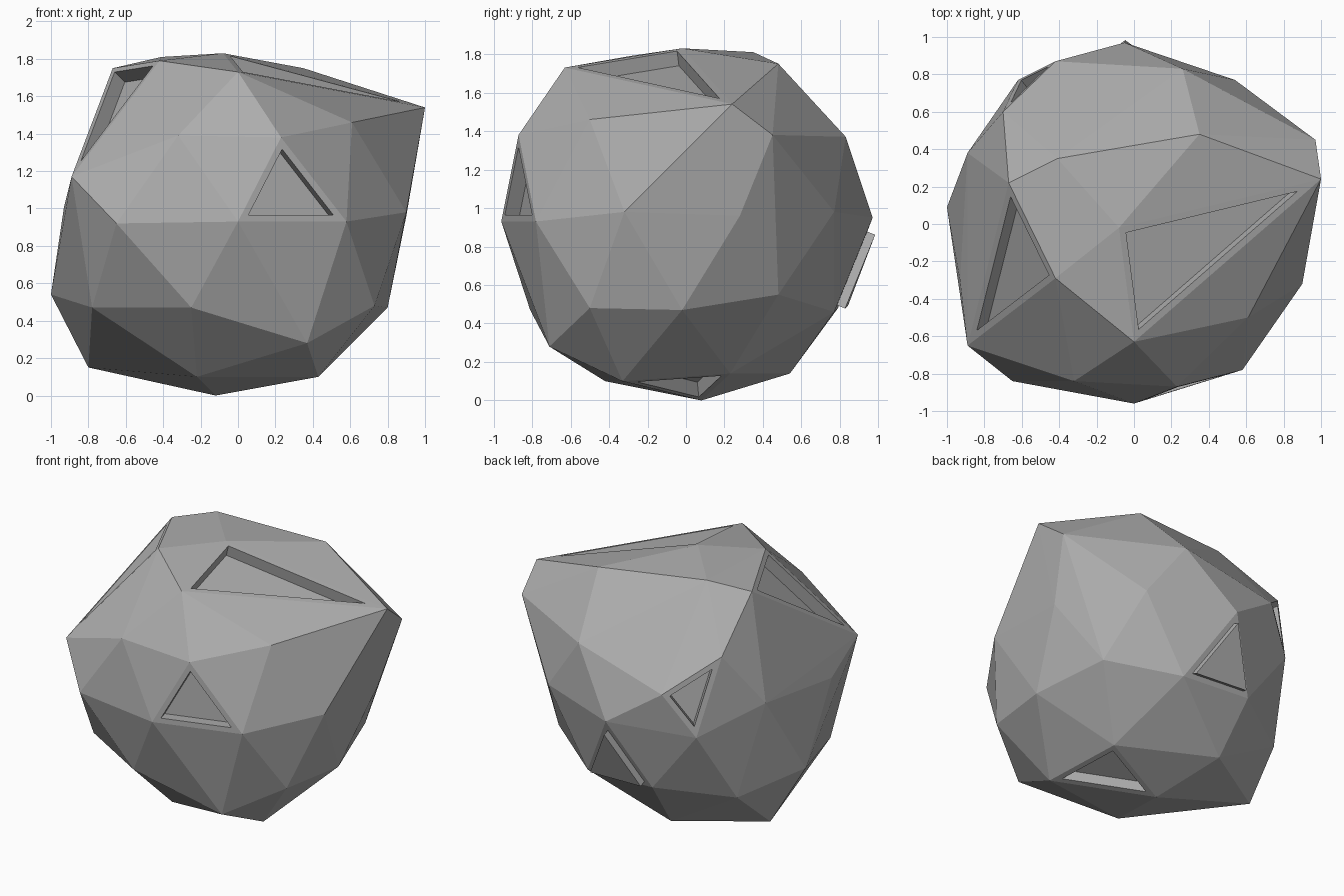
import bpy
import bmesh
from mathutils import Vector

cube = bpy.data.objects.get("Cube")
if cube:
    bpy.data.objects.remove(cube, do_unlink=True)


def make_material(name, color):
    mat = bpy.data.materials.new(name)
    mat.use_nodes = True
    mat.diffuse_color = color
    bsdf = next(n for n in mat.node_tree.nodes if n.type == "BSDF_PRINCIPLED")
    bsdf.inputs["Base Color"].default_value = color
    bsdf.inputs["Roughness"].default_value = 0.9
    return mat


def nearest_face(bm, target):
    target = Vector(target)
    return min(bm.faces, key=lambda f: (f.calc_center_median() - target).length)


def panel(bm, target, depth, rim=0.035):
    """Inset one facet, then sink it (negative depth) or raise it."""
    face = nearest_face(bm, target)
    bmesh.ops.inset_individual(bm, faces=[face], thickness=rim, use_even_offset=True)
    bm.normal_update()
    bmesh.ops.inset_individual(bm, faces=[face], thickness=0.0, depth=depth)
    bm.normal_update()


# Corner points of the rock, in uneven rings from crown to base
crown = [(-.08, -.02, 1.83), (0, -.63, 1.73), (-.42, -.29, 1.79),
         (-.41, .35, 1.81), (.35, .48, 1.75)]
shoulder = [(.23, -.87, 1.38), (-.89, -.65, 1.17), (-.7, .6, 1.44),
            (.26, .83, 1.37), (1, .24, 1.54), (.61, -.5, 1.46),
            (-.32, -.84, 1.39), (-.67, .22, 1.75), (-.42, .87, 1.2),
            (.97, .45, 1.38)]
waist = [(.9, .28, .96), (.54, .77, .98), (-.05, .97, .95), (-.62, .77, .91),
         (-.89, .38, 1.08), (-.93, -.3, 1.01), (-.65, -.84, .92),
         (0, -.96, .93), (.58, -.78, .93), (.9, -.32, .98)]
belly = [(.73, -.5, .48), (-.25, -.81, .47), (-1, .09, .54), (-.29, .79, .48),
         (.66, .48, .55), (.8, -.02, .47), (.37, -.71, .28),
         (-.78, -.5, .47), (-.75, .5, .42), (.23, .77, .46)]
base = [(.43, -.33, .1), (-.22, -.42, .1), (-.8, .2, .15), (-.26, .54, .14),
        (.36, .23, .14), (-.12, .08, 0)]

# Faceted rock body wrapped around the rings
bm = bmesh.new()
for ring in (crown, shoulder, waist, belly, base):
    for point in ring:
        bm.verts.new(point)
hull = bmesh.ops.convex_hull(bm, input=bm.verts[:])
inside = [g for g in hull["geom_interior"] if isinstance(g, bmesh.types.BMVert)]
bmesh.ops.delete(bm, geom=inside, context="VERTS")
bmesh.ops.recalc_face_normals(bm, faces=bm.faces[:])
bm.normal_update()

# Sunken facets on the top, right, front, back and underside
for spot in ((.31, -.14, 1.7), (-.66, -.24, 1.57), (.27, -.87, 1.08),
             (-.58, .75, 1.18), (.22, -.01, .08)):
    panel(bm, spot, -0.08)

# Raised facet on the back
panel(bm, (-.04, .84, .63), 0.045)

mesh = bpy.data.meshes.new("rock_body")
bm.to_mesh(mesh)
bm.free()
mesh.materials.append(make_material("stone_grey", (0.42, 0.42, 0.42, 1)))
rock = bpy.data.objects.new("rock_body", mesh)
bpy.context.collection.objects.link(rock)
